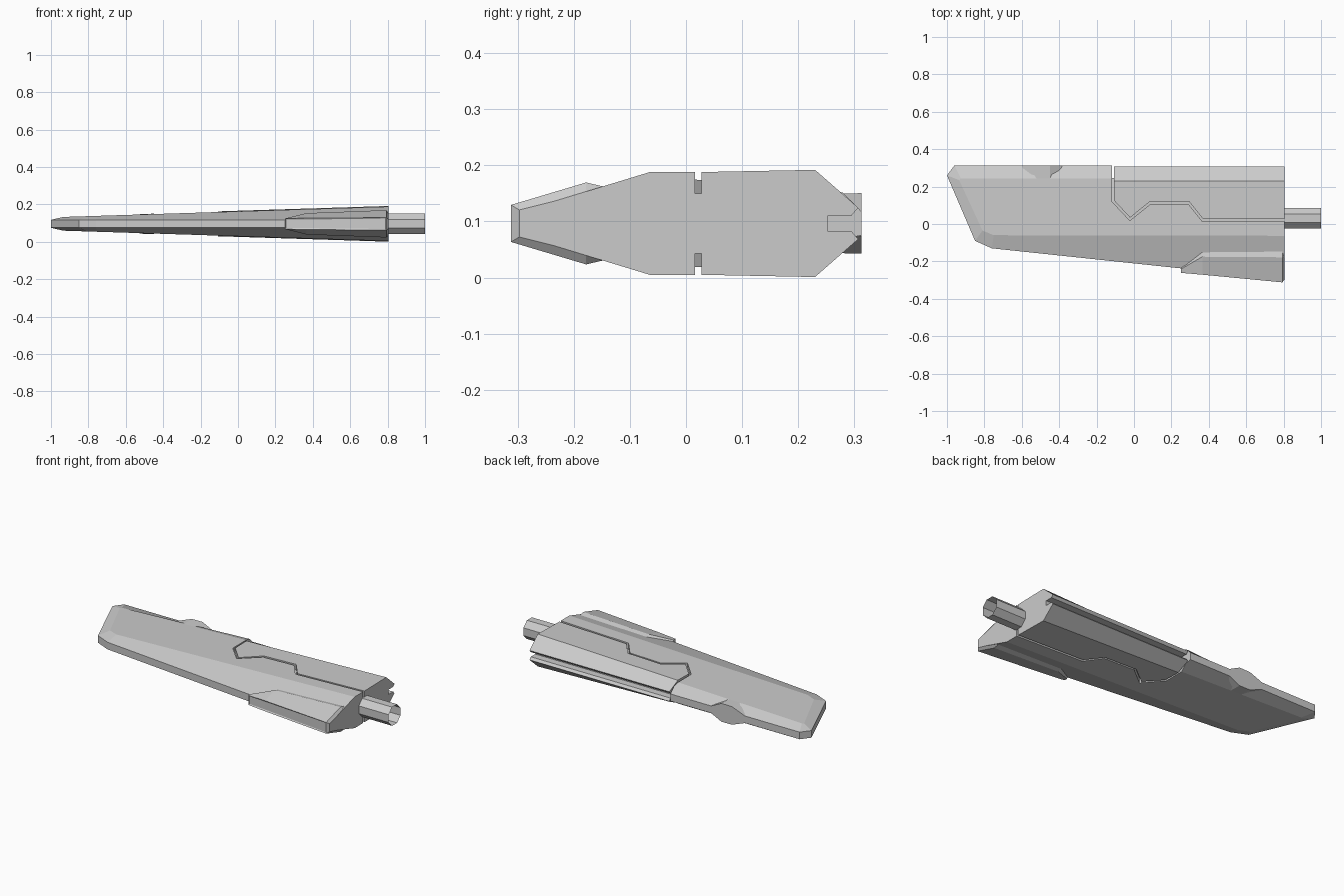
import bpy, bmesh
from math import pi
from mathutils import Vector

if "Cube" in bpy.data.objects:
    bpy.data.objects.remove(bpy.data.objects["Cube"])

ZC = 0.0965          # mid-plane height
ROOT = 0.805         # x of the root end


def half(x):
    """Half thickness of the wing, tapering to the tip."""
    return 0.092 - 0.0318 * (ROOT - x)


def loft(name, rings):
    """Skin a list of equal-length point rings and cap both ends."""
    bm = bmesh.new()
    rows = [[bm.verts.new(p) for p in r] for r in rings]
    n = len(rows[0])
    for a, b in zip(rows, rows[1:]):
        for i in range(n):
            j = (i + 1) % n
            bm.faces.new((a[i], a[j], b[j], b[i]))
    bm.faces.new(rows[0])
    bm.faces.new(rows[-1])
    bmesh.ops.recalc_face_normals(bm, faces=bm.faces)
    me = bpy.data.meshes.new(name)
    bm.to_mesh(me)
    bm.free()
    ob = bpy.data.objects.new(name, me)
    bpy.context.collection.objects.link(ob)
    return ob


def section(x, prof):
    """Ring at x from (y, half height) points, mirrored about the mid-plane."""
    return ([(x, y, ZC + h) for y, h in prof] +
            [(x, y, ZC - h) for y, h in reversed(prof)])


def prism(name, pts):
    return loft(name, [[(x, y, z) for x, y in pts] for z in (-0.3, 0.5)])


def boolean(ob, cutter, op):
    m = ob.modifiers.new("cut", 'BOOLEAN')
    m.operation, m.solver, m.object = op, 'EXACT', cutter
    bpy.context.view_layer.objects.active = ob
    bpy.ops.object.modifier_apply(modifier=m.name)
    bpy.data.objects.remove(cutter)


# main wing: bevelled slab with an outer rim and an inner plateau
rim = [(ROOT, -.296), (-.76, -.13), (-.85, -.09), (-1, .26), (-.96, .313), (ROOT, .313)]
top = [(ROOT, -.063), (-.75, -.06), (-.81, -.035), (-.935, .235), (-.925, .243), (ROOT, .243)]
E = 0.021
wing = loft("wing", [
    [(x, y, ZC - half(x)) for x, y in top],
    [(x, y, ZC - E) for x, y in rim],
    [(x, y, ZC + E) for x, y in rim],
    [(x, y, ZC + half(x)) for x, y in top]])
gap_front = [(-.118, .12), (-.022, .018), (.09, .108), (.29, .108), (.363, .016), (1.1, .016)]
boolean(wing, prism("cutter", [(-.118, .6)] + gap_front + [(1.1, .6)]), 'DIFFERENCE')

# flap with a slotted trailing edge
flap = loft("flap", [section(x, [
    (0.0, half(x) - .001), (.23, half(x) + .0035), (.307, .028), (.295, .014), (.253, .014)])
    for x in (-.2, ROOT)])
flap_edge = [(-.106, .125), (-.021, .034), (.085, .12), (.295, .12), (.368, .028), (1.1, .028)]
boolean(flap, prism("cutter", [(-.106, .6)] + flap_edge + [(1.1, .6)]), 'INTERSECT')

# recessed core closing the gap between wing and flap
path = [(-.112, .245)] + [((a[0] + b[0]) / 2, (a[1] + b[1]) / 2)
                          for a, b in zip(gap_front[:-1], flap_edge)] + [(ROOT - .002, .022)]
rings = []
for i, p in enumerate(path):
    d = Vector(path[min(i + 1, len(path) - 1)]) - Vector(path[max(i - 1, 0)])
    s = Vector((-d.y, d.x)).normalized() * .009
    h = half(p[0]) * .58 if i else .018
    rings.append([(p[0] + k * s.x, p[1] + k * s.y, ZC + v)
                  for k, v in ((1, h), (-1, h), (-1, -h), (1, -h))])
loft("gap_core", rings)

# leading edge pod with a recessed front panel
pod = loft("leading_edge_pod", [
    section(.25, [(-.232, .018), (-.242, .028), (-.261, .028)]),
    section(.365, [(-.148, .050), (-.175, .057), (-.271, .031)]),
    section(.793, [(-.148, .066), (-.178, .073), (-.312, .033)]),
    section(ROOT, [(-.148, .062), (-.178, .054), (-.297, .024)])])
bm = bmesh.new()
bm.from_mesh(pod.data)
panel = [f for f in bm.faces if f.normal.y < -.9 and f.calc_center_median().x < .75]
bmesh.ops.inset_region(bm, faces=panel, thickness=.008, depth=-.004)
bm.to_mesh(pod.data)
bm.free()

# fairing on the trailing edge
loft("trailing_edge_fairing", [section(x, p) for x, p in (
    (-.6, [(.303, .022), (.313, .022)]),
    (-.52, [(.243, .050), (.313, .053)]),
    (-.45, [(.243, .052), (.313, .054)]),
    (-.385, [(.303, .022), (.313, .022)]))])

# open octagonal mounting tube
bpy.ops.mesh.primitive_cylinder_add(
    vertices=8, radius=.0595, depth=.2, end_fill_type='NOTHING',
    location=(.9, .03, .098), rotation=(0, pi / 2, 0))
tube = bpy.context.object
tube.name = "mounting_tube"
ang = pi / 8
from mathutils import Matrix
tube.data.transform(Matrix.Rotation(ang, 4, 'Z'))
